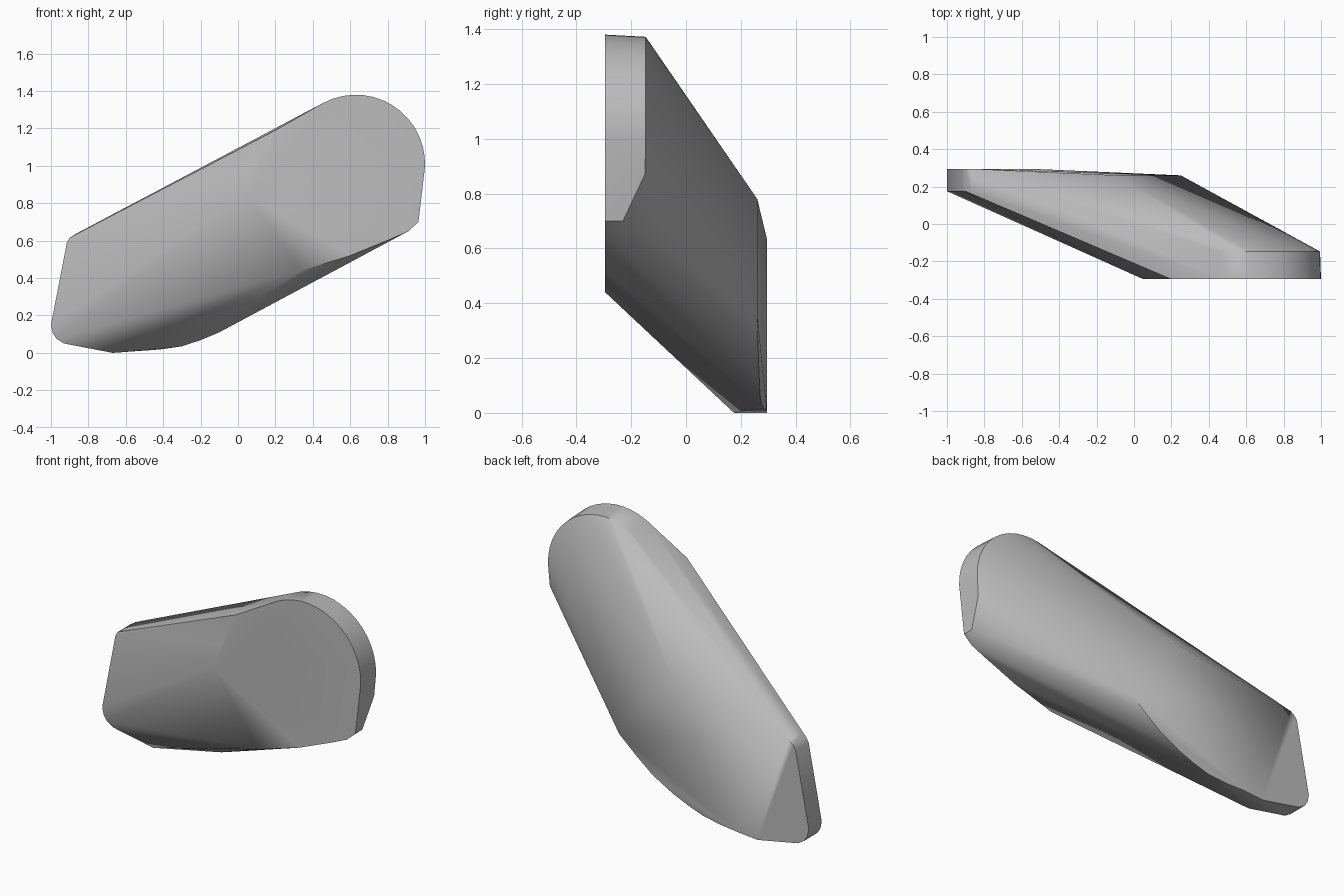
import bpy, bmesh, math

if "Cube" in bpy.data.objects:
    bpy.data.objects.remove(bpy.data.objects["Cube"])

grey = bpy.data.materials.new("stone grey")
grey.diffuse_color = (0.5, 0.5, 0.5, 1)
grey.use_nodes = True
grey.node_tree.nodes["Principled BSDF"].inputs["Base Color"].default_value = grey.diffuse_color

pts = []

# Rounded upper end: an arc extruded through the front slab
for i in range(15):
    a = math.radians(-2 + 120 * i / 14)
    c, s = math.cos(a), math.sin(a)
    pts.append((0.63 + 0.37 * c, -0.295, 1.01 + 0.37 * s))
    pts.append((0.63 + 0.365 * c, -0.147, 1.01 + 0.362 * s))

# Remaining corners of the flat front face
for x, z in [(0.20, 1.19), (0.10, 1.0), (0.05, 0.84), (0.34, 0.44),
             (0.60, 0.52), (0.82, 0.61), (0.91, 0.65), (0.965, 0.70)]:
    pts.append((x, -0.295, z))

# Right edge of the slab, tapering to its lower corner
pts += [(0.985, -0.15, 0.87), (0.965, -0.23, 0.70)]

# Rounded belly of the back face
pts += [(-0.09, 0.26, 0.78), (0.25, 0.26, 0.36), (0.14, 0.262, 0.265),
        (0.03, 0.265, 0.18), (-0.10, 0.268, 0.11), (-0.20, 0.27, 0.068),
        (-0.30, 0.274, 0.035), (-0.42, 0.283, 0.018), (-0.55, 0.295, 0.01)]

# Lower left end, a thin slab with rounded corners
for x, z in [(-0.67, 0.0), (-0.93, 0.05), (-0.97, 0.075), (-0.99, 0.105),
             (-1.0, 0.15), (-0.915, 0.59), (-0.90, 0.615), (-0.87, 0.635)]:
    pts += [(x, 0.175, z), (x, 0.295, z)]

# Wrap the outline points in one convex body
bm = bmesh.new()
for p in pts:
    bm.verts.new(p)
hull = bmesh.ops.convex_hull(bm, input=bm.verts)
bmesh.ops.delete(bm, geom=[v for v in bm.verts if not v.link_faces], context='VERTS')
bmesh.ops.dissolve_limit(bm, angle_limit=math.radians(1), verts=bm.verts[:], edges=bm.edges[:])
bmesh.ops.recalc_face_normals(bm, faces=bm.faces[:])
mesh = bpy.data.meshes.new("body")
bm.to_mesh(mesh)
bm.free()
mesh.materials.append(grey)
body = bpy.data.objects.new("body", mesh)
bpy.context.collection.objects.link(body)
bpy.context.view_layer.objects.active = body
body.select_set(True)
bpy.ops.object.shade_smooth_by_angle(angle=math.radians(40))
